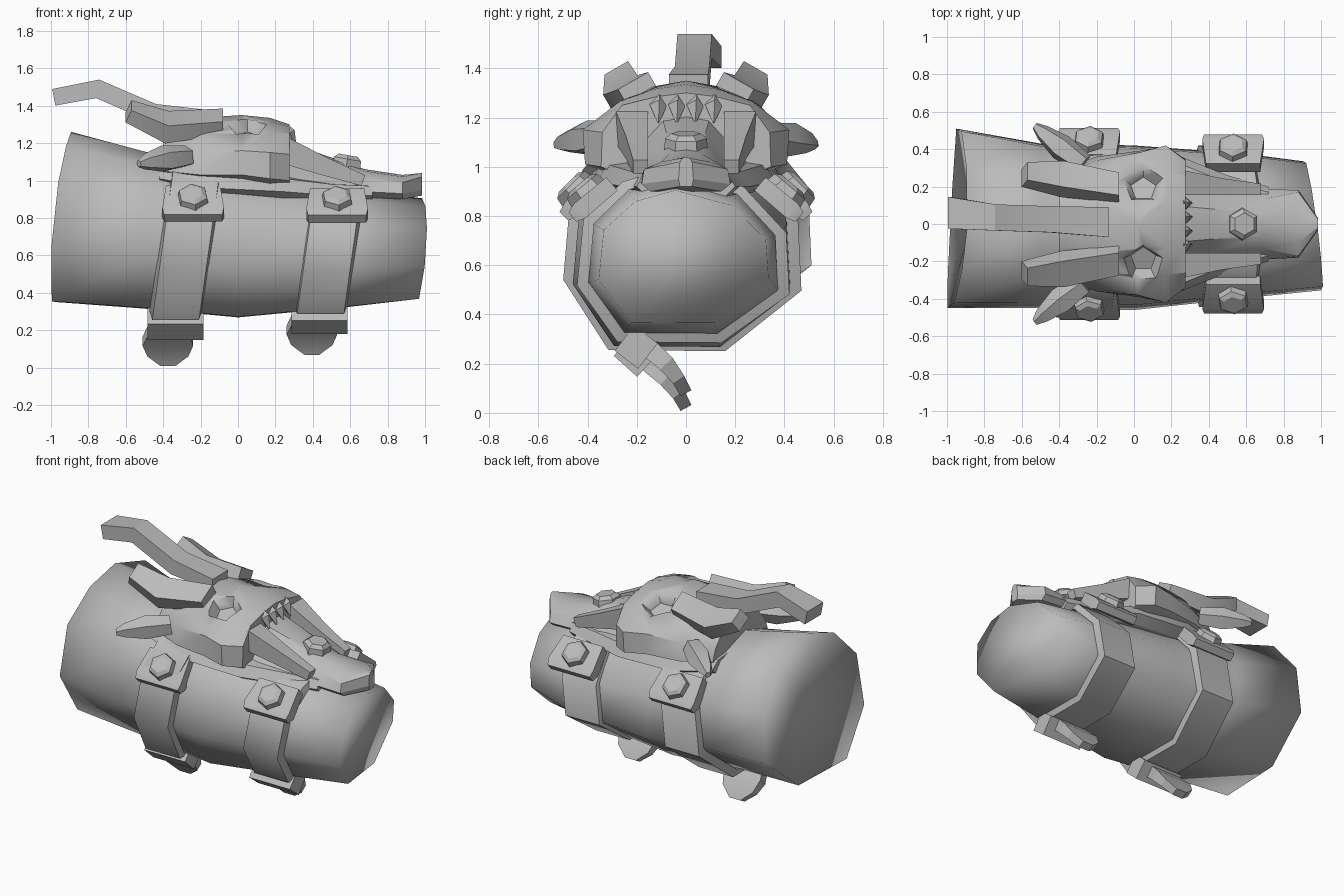
import bpy, bmesh, math
from mathutils import Vector as V

if "Cube" in bpy.data.objects:
    bpy.data.objects.remove(bpy.data.objects["Cube"])

grey = bpy.data.materials.new("stone_grey")
grey.diffuse_color = (0.5, 0.5, 0.5, 1)
grey.use_nodes = True
grey.node_tree.nodes["Principled BSDF"].inputs["Base Color"].default_value = grey.diffuse_color


def make(name, verts, faces, angle=25):
    me = bpy.data.meshes.new(name)
    me.from_pydata([tuple(v) for v in verts], [], faces)
    bm = bmesh.new()
    bm.from_mesh(me)
    bmesh.ops.recalc_face_normals(bm, faces=bm.faces)
    bm.to_mesh(me)
    bm.free()
    me.materials.append(grey)
    ob = bpy.data.objects.new(name, me)
    bpy.context.collection.objects.link(ob)
    bpy.ops.object.select_all(action='DESELECT')
    ob.select_set(True)
    bpy.context.view_layer.objects.active = ob
    bpy.ops.object.shade_smooth_by_angle(angle=math.radians(angle))
    return ob


def loft(name, rings, angle=25, closed=False):
    """Skin equal-length rings; cap the ends unless the loft is a loop."""
    n, m = len(rings[0]), len(rings)
    faces = []
    for r in range(m if closed else m - 1):
        a, b = r * n, (r + 1) % m * n
        faces += [(a + i, a + (i + 1) % n, b + (i + 1) % n, b + i) for i in range(n)]
    if not closed:
        faces += [tuple(range(n)), tuple(range((m - 1) * n, m * n))]
    return make(name, [p for ring in rings for p in ring], faces, angle)


def mirrored(sections, floor):
    """Rings from (x, half profile) sections, closed underneath."""
    rings = []
    for x, prof in sections:
        half = [V((x, y, z)) for y, z in prof] + [V((x, prof[-1][0] * 0.8, prof[-1][1] - floor))]
        rings.append(half + [V((p.x, -p.y, p.z)) for p in reversed(half) if p.y > 0])
    return rings


def beam(name, path, sizes, side=(0, 1, 0)):
    """Rectangular bar along a path; sizes are (width along side, thickness)."""
    pts, s, rings = [V(p) for p in path], V(side), []
    for i, p in enumerate(pts):
        d = (pts[min(i + 1, len(pts) - 1)] - pts[max(i - 1, 0)]).normalized()
        u = d.cross(s).normalized()
        w, t = sizes[i]
        rings.append([p + s * (w / 2 * a) + u * (t / 2 * b)
                      for a, b in ((-1, -1), (1, -1), (1, 1), (-1, 1))])
    return loft(name, rings)


def rod(name, path, radii, n=6):
    """Faceted round bar with a radius at each path point."""
    pts = [V(p) for p in path]
    d = (pts[-1] - pts[0]).normalized()
    u = d.cross(V((0.3, 0.1, 1) if abs(d.z) < 0.9 else (1, 0, 0))).normalized()
    w = d.cross(u)
    return loft(name, [[p + (u * math.cos(k * math.tau / n) + w * math.sin(k * math.tau / n)) * r
                        for k in range(n)] for p, r in zip(pts, radii)])


# Forearm tube: uneven nine-sided section swept along x, dished at the rear end
PROFILE = [(-1, -.35), (-.94, .4), (-.57, .83), (-.1, 1), (.57, .77),
           (.97, .25), (1, -.45), (.36, -1), (-.62, -.99)]
STATIONS = [(-.96, .03, .48, .805, .455), (-.5, -.01, .44, .735, .42), (0, -.02, .44, .66, .392),
            (.6, -.01, .385, .64, .315), (.96, -.01, .345, .635, .27)]


def tube_ring(x, scale=1.0):
    for a, b in zip(STATIONS, STATIONS[1:]):
        if x <= b[0]:
            break
    t = (x - a[0]) / (b[0] - a[0])
    _, yc, ry, zc, rz = [p + (q - p) * t for p, q in zip(a, b)]
    return [V((x, yc + ry * scale * y, zc + rz * scale * z)) for y, z in PROFILE]


rings = [tube_ring(s[0]) for s in STATIONS]
for (y, z), l, r in zip(PROFILE, rings[0], rings[-1]):
    l.x += .045 * z + .025 * y + .025 * z * z
    r.x += .02 * z - .045 * y
rings[-1][6].z += .04
verts = [p for ring in rings for p in ring]
n, total = 9, len(verts)
faces = [(r * n + i, r * n + (i + 1) % n, (r + 1) * n + (i + 1) % n, (r + 1) * n + i)
         for r in range(len(rings) - 1) for i in range(n)]
faces += [(i, (i + 1) % n, total) for i in range(n)] + [tuple(range(total - n, total))]
make("forearm_tube", verts + [V((-.86, .03, .83))], faces, 180)

# Two straps, each with shoulder pads, bolts, buckle and tongue
for label, x0, pad_y, pad_z, tilt, drop in (("rear", -.25, .425, .87, 45, 0),
                                            ("fore", .52, .385, .86, 40, .06)):
    outer, inner = tube_ring(x0, 1.1), tube_ring(x0, .98)
    rings = []
    for o, i in zip(outer, inner):
        slant = .14 * (o.z - .85)
        rings.append([p + V((slant + dx, 0, 0)) for p, dx in ((o, -.125), (o, .125), (i, .14), (i, -.14))])
    loft(label + "_strap", rings, angle=50, closed=True)
    sn, cs = math.sin(math.radians(tilt)), math.cos(math.radians(tilt))
    for s in (-1, 1):
        nrm, run = V((0, s * sn, cs)), V((0, s * cs, -sn))
        c = V((x0 + .01, s * pad_y, pad_z))
        beam(f"{label}_pad_{s}", [c - run * .11, c + run * .06, c + run * .1],
             [(.29, .07), (.33, .075), (.31, .05)], (1, 0, 0))
        rod(f"{label}_bolt_{s}", [c - run * .01 + nrm * k for k in (.02, .07, .085)], [.09, .08, .055])
    bx = x0 - .085
    beam(label + "_buckle", [(bx, -.25, .28 + drop * .4), (bx, -.155, .195 + drop * .6)],
         [(.3, .13), (.3, .13)], (1, 0, 0))
    beam(label + "_tongue", [(bx - .03, -.17, .22 + drop), (bx - .04, -.08, .14 + drop),
                             (bx - .04, -.03, .075 + drop), (bx - .04, .0, .02 + drop)],
         [(.21, .08), (.27, .07), (.22, .055), (.08, .05)], (1, 0, 0))

# Jaw plate resting on the tube
loft("jaw_plate", mirrored([
    (-.42, [(0, 1.08), (.26, 1.06), (.33, 1.01)]), (-.15, [(0, 1.08), (.34, 1.04), (.38, .96)]),
    (.25, [(0, 1.06), (.32, 1.01), (.36, .94)]), (.5, [(0, 1.0), (.22, .98), (.26, .92)]),
    (.72, [(0, .98), (.17, .97), (.2, .92)])], .04))

# Skull crown
crown = loft("skull_crown", mirrored([
    (-.4, [(0, 1.27), (.1, 1.26), (.2, 1.2), (.26, 1.13), (.29, 1.05)]),
    (-.2, [(0, 1.335), (.15, 1.3), (.26, 1.25), (.34, 1.14), (.36, 1.03)]),
    (.02, [(0, 1.35), (.14, 1.325), (.27, 1.275), (.38, 1.16), (.39, 1.03)]),
    (.17, [(0, 1.335), (.13, 1.315), (.27, 1.265), (.42, 1.15), (.41, 1.01)]),
    (.275, [(0, 1.3), (.12, 1.285), (.26, 1.25), (.34, 1.14), (.345, 1.0)])], .03))

# Pentagonal eye sockets cut into the crown
for s in (-1, 1):
    nrm = V((0, s * .4, .917))
    c = V((.05, s * .215, 1.295))
    cutter = rod("eye_cutter", [c - nrm * .07, c + nrm * .08], [.07, .165], 5)
    mod = crown.modifiers.new("eye_socket", 'BOOLEAN')
    mod.operation, mod.solver, mod.object = 'DIFFERENCE', 'EXACT', cutter
    bpy.context.view_layer.objects.active = crown
    bpy.ops.object.modifier_move_to_index(modifier=mod.name, index=0)
    bpy.ops.object.modifier_apply(modifier=mod.name)
    bpy.data.objects.remove(cutter)

# Snout
loft("snout", mirrored([
    (.2, [(0, 1.23), (.1, 1.21), (.2, 1.1), (.3, .98)]),
    (.42, [(0, 1.15), (.08, 1.14), (.15, 1.06), (.25, .96)]),
    (.68, [(0, 1.06), (.07, 1.05), (.13, 1.01), (.19, .94)]),
    (.88, [(0, 1.03), (.1, 1.02), (.17, .99), (.18, .93)]),
    (.985, [(0, 1.04), (.015, 1.035), (.025, 1.02), (.03, .95)])], .03))
rod("nose_bolt", [(.575, 0, 1.05), (.585, 0, 1.115), (.59, 0, 1.135)], [.09, .085, .06])

# Brow fringe teeth above the snout
for k in range(4):
    y = (k - 1.5) * .075
    rod(f"fringe_tooth_{k}", [(.24, y, 1.27), (.275, y, 1.25), (.31, y, 1.18)], [.04, .035, .004], 4)

# Paired snout ridges, side horns and cheek spikes
for s in (-1, 1):
    beam(f"snout_ridge_{s}", [(.25, s * .22, 1.16), (.45, s * .2, 1.08), (.67, s * .185, 1.0)],
         [(.13, .14), (.09, .1), (.06, .06)])
    beam(f"side_horn_{s}", [(-.08, s * .195, 1.315), (-.38, s * .24, 1.285), (-.585, s * .265, 1.37)],
         [(.14, .08), (.16, .11), (.11, .08)], (0, .87, -s * .5))
    rod(f"cheek_spike_{s}", [(-.27, s * .32, 1.13), (-.39, s * .41, 1.115), (-.49, s * .49, 1.1),
                             (-.53, s * .525, 1.09)], [.06, .075, .045, .02], 5)

# Long swept crest horn
beam("crest_horn", [(-.14, .01, 1.335), (-.45, .025, 1.36), (-.75, .035, 1.49), (-.985, .06, 1.445)],
     [(.16, .08), (.14, .1), (.14, .1), (.17, .09)])
